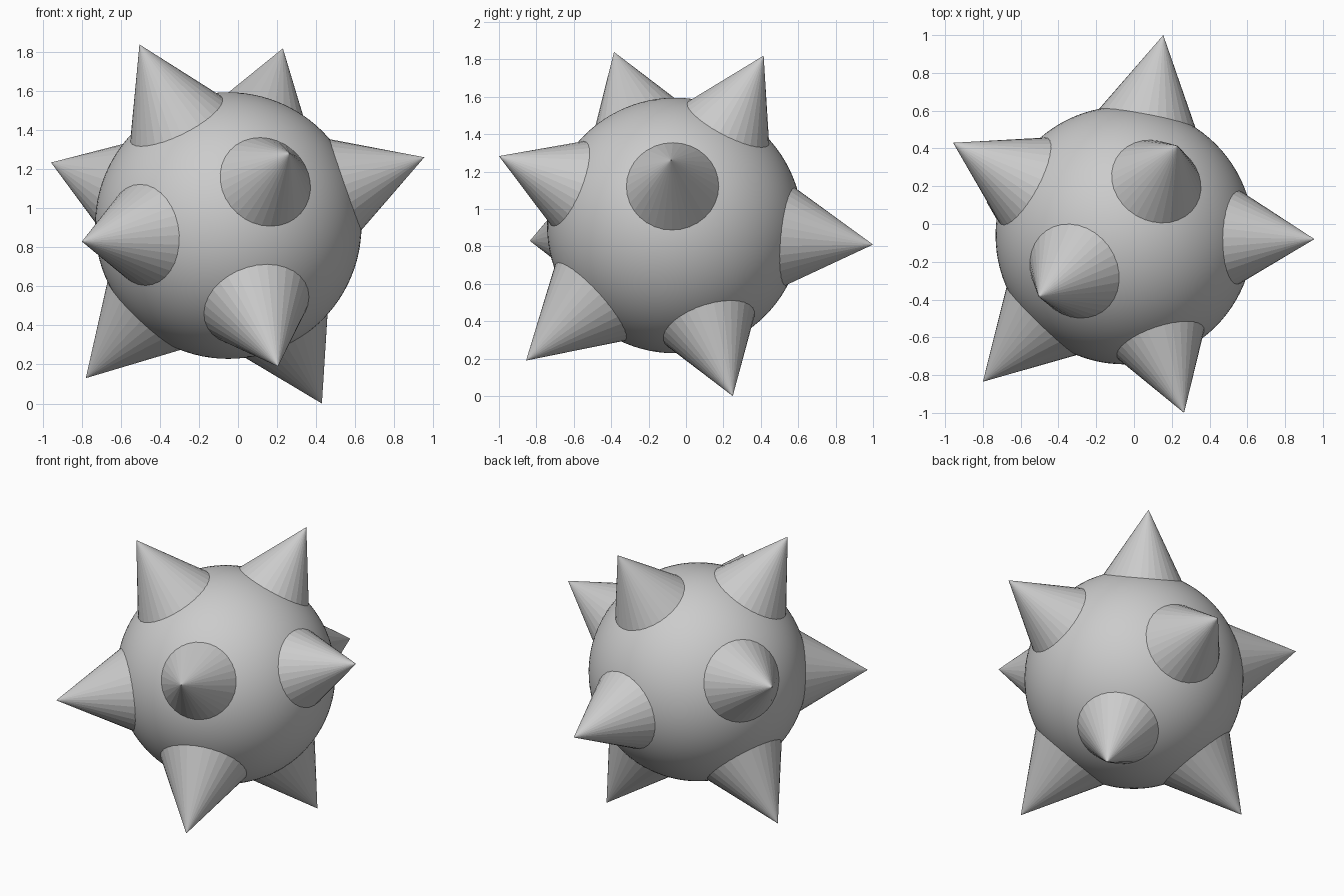
import bpy, math
from mathutils import Vector

if "Cube" in bpy.data.objects:
    bpy.data.objects.remove(bpy.data.objects["Cube"])

CENTRE = Vector((-0.05, -0.06, 0.912))
RADIUS = 0.683
BASE_DEPTH = 0.56                      # cone bases sit hidden inside the ball
SLOPE = math.tan(math.radians(30))     # cone half angle

# Smooth round body
bpy.ops.mesh.primitive_uv_sphere_add(segments=96, ring_count=48, radius=RADIUS, location=CENTRE)
body = bpy.context.object
body.name = "ball_body"
bpy.ops.object.shade_smooth()


# Flat-faced cone pointing straight out of the ball, ending at the given tip
def spike(name, tip):
    out = Vector(tip) - CENTRE
    length = out.length - BASE_DEPTH
    axis = out.normalized()
    bpy.ops.mesh.primitive_cone_add(
        vertices=32, radius1=length * SLOPE, radius2=0, depth=length,
        location=CENTRE + axis * (BASE_DEPTH + length / 2),
        rotation=axis.to_track_quat('Z', 'Y').to_euler())
    bpy.context.object.name = name


# Ten spikes
spikes = {
    "spike_top_front": (-0.505, -0.385, 1.84),
    "spike_top_back": (0.23, 0.415, 1.82),
    "spike_right": (0.955, -0.08, 1.262),
    "spike_left": (-0.958, 0.43, 1.235),
    "spike_front_left": (-0.80, -0.835, 0.83),
    "spike_front_right": (0.265, -1.0, 1.283),
    "spike_low_front": (0.205, -0.855, 0.19),
    "spike_low_left": (-0.78, 0.115, 0.13),
    "spike_low_right": (0.43, 0.25, 0.0),
    "spike_back": (0.155, 1.0, 0.81),
}
for name, tip in spikes.items():
    spike(name, tip)
